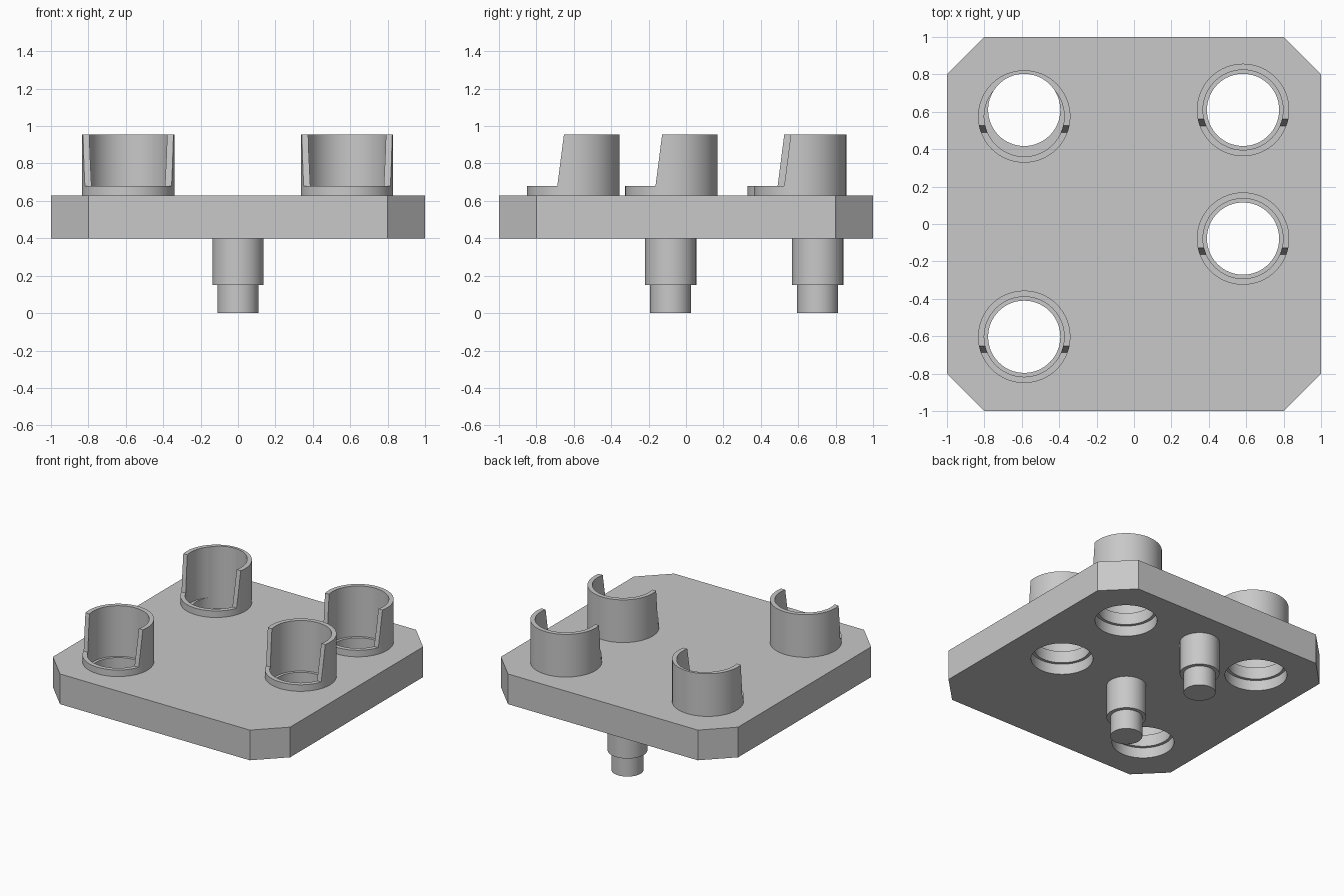
import bpy, bmesh, math

cube = bpy.data.objects.get("Cube")
if cube:
    bpy.data.objects.remove(cube, do_unlink=True)

grey = bpy.data.materials.new("plain grey")
grey.use_nodes = True
GREY = (0.58, 0.58, 0.58, 1)
grey.diffuse_color = GREY
grey.node_tree.nodes["Principled BSDF"].inputs["Base Color"].default_value = GREY

PLATE_BOTTOM, PLATE_TOP, COLLAR_TOP, CUP_TOP = 0.4, 0.63, 0.68, 0.955
CUP_RADIUS, BORE_RADIUS, HOLE_RADIUS = 0.247, 0.214, 0.193
# Name, x, cup y, hole y
CUPS = [("back_right", -0.587, 0.575, 0.61), ("back_left", 0.583, 0.61, 0.61),
        ("middle_left", 0.583, -0.078, -0.078), ("front_right", -0.587, -0.603, -0.603)]


def prism(name, points, offset):
    """Extrude a flat outline along the offset."""
    bm = bmesh.new()
    face = bm.faces.new([bm.verts.new(p) for p in points])
    top = bmesh.ops.extrude_face_region(bm, geom=[face])["geom"]
    bmesh.ops.translate(bm, vec=offset, verts=[v for v in top if isinstance(v, bmesh.types.BMVert)])
    bmesh.ops.recalc_face_normals(bm, faces=bm.faces)
    mesh = bpy.data.meshes.new(name)
    bm.to_mesh(mesh)
    bm.free()
    mesh.materials.append(grey)
    obj = bpy.data.objects.new(name, mesh)
    bpy.context.collection.objects.link(obj)
    return obj


def cylinder(name, x, y, radius, low, high, sides=64):
    turn = 2 * math.pi / sides
    ring = [(x + radius * math.cos(i * turn), y + radius * math.sin(i * turn), low) for i in range(sides)]
    return prism(name, ring, (0, 0, high - low))


def activate(obj):
    bpy.ops.object.select_all(action="DESELECT")
    obj.select_set(True)
    bpy.context.view_layer.objects.active = obj


def cut(obj, cutter):
    activate(obj)
    mod = obj.modifiers.new("cut", "BOOLEAN")
    mod.operation, mod.solver, mod.object = "DIFFERENCE", "EXACT", cutter
    bpy.ops.object.modifier_apply(modifier=mod.name)


# Base plate with chamfered corners
outline = [(-0.8, -1), (0.8, -1), (1, -0.8), (1, 0.8), (0.8, 1), (-0.8, 1), (-1, 0.8), (-1, -0.8)]
plate = prism("base_plate", [(x, y, PLATE_BOTTOM) for x, y in outline], (0, 0, PLATE_TOP - PLATE_BOTTOM))
parts = [plate]

# Open-fronted cups over stepped holes
for name, x, cup_y, hole_y in CUPS:
    cup = cylinder(name + "_cup", x, cup_y, CUP_RADIUS, PLATE_TOP, CUP_TOP)
    bore = cylinder("bore_cutter", x, cup_y, BORE_RADIUS, 0.57, 1.1)
    hole = cylinder("hole_cutter", x, hole_y, HOLE_RADIUS, 0.3, 1.2)
    recess = cylinder("recess_cutter", x, hole_y, BORE_RADIUS, 0.3, 0.48)
    side = [(-0.4, COLLAR_TOP), (-0.085, COLLAR_TOP), (-0.04, 1.03), (-0.4, 1.03)]
    opening = prism("opening_cutter", [(x - 0.4, cup_y + y, z) for y, z in side], (0.8, 0, 0))
    for cutter in (bore, hole, recess):
        cut(plate, cutter)
    for cutter in (bore, hole, opening):
        cut(cup, cutter)
    for cutter in (bore, hole, recess, opening):
        bpy.data.objects.remove(cutter, do_unlink=True)
    parts.append(cup)

# Stepped pegs under the plate
for name, y in (("middle", -0.082), ("back", 0.704)):
    parts.append(cylinder(name + "_peg", 0, y, 0.137, 0.15, PLATE_BOTTOM))
    parts.append(cylinder(name + "_peg_tip", 0, y, 0.11, 0, 0.15))

# Smooth the round walls, keep edges sharp
for part in parts:
    activate(part)
    bpy.ops.object.shade_smooth_by_angle(angle=math.radians(30))
